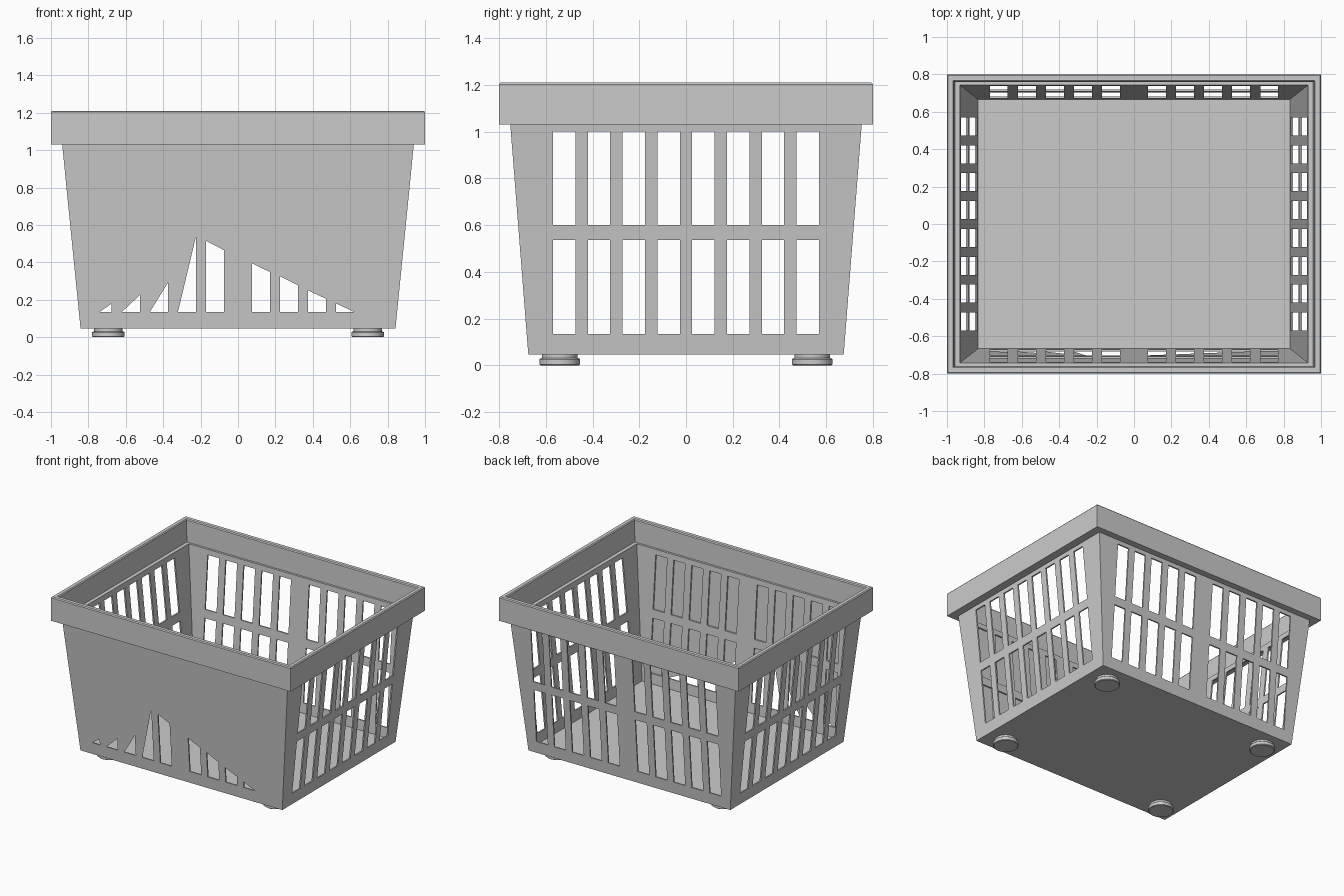
import bpy, bmesh
from mathutils import Matrix

if "Cube" in bpy.data.objects:
    bpy.data.objects.remove(bpy.data.objects["Cube"])

ROWS = [(0.135, 0.537), (0.6, 1.0)]
FRONT_X = [s * (0.123 + 0.15 * i) for s in (-1, 1) for i in range(5)]
FRONT_X.sort()
SIDE_Y = [-0.5215 + 0.149 * i for i in range(8)]
HALF = 0.048


def make_object(name, bm, fix=True):
    if fix:
        bmesh.ops.recalc_face_normals(bm, faces=bm.faces[:])
    me = bpy.data.meshes.new(name)
    bm.to_mesh(me)
    bm.free()
    ob = bpy.data.objects.new(name, me)
    bpy.context.collection.objects.link(ob)
    return ob


def loft(name, rings):
    """Closed skin through rectangular rings (half x, half y, z)."""
    bm = bmesh.new()
    loops = [[bm.verts.new((sx * hx, sy * hy, z))
              for sx, sy in ((-1, -1), (1, -1), (1, 1), (-1, 1))]
             for hx, hy, z in rings]
    for a, b in zip(loops, loops[1:]):
        for i in range(4):
            j = (i + 1) % 4
            bm.faces.new((a[i], a[j], b[j], b[i]))
    bm.faces.new(loops[0])
    bm.faces.new(loops[-1])
    return make_object(name, bm)


# Basket body: tapered walls, wide rim with inner ledge, floor
basket = loft("basket_body", [
    (0.842, 0.675, 0.047), (0.94, 0.752, 1.03),
    (1.0, 0.8, 1.03), (1.0, 0.8, 1.203), (0.994, 0.794, 1.21),
    (0.968, 0.768, 1.21), (0.962, 0.762, 1.203), (0.958, 0.758, 1.04),
    (0.93, 0.742, 1.04), (0.833, 0.666, 0.06)])

# Slot cutters for all four walls
bm = bmesh.new()


def box(center, size):
    m = Matrix.Translation(center) @ Matrix.Diagonal((*size, 1))
    bmesh.ops.create_cube(bm, size=1, matrix=m)


for z0, z1 in ROWS:
    zc, h = (z0 + z1) / 2, z1 - z0
    for s in (-1, 1):
        for x in FRONT_X:
            box((x, s * 0.72, zc), (2 * HALF, 0.2, h))
        for y in SIDE_Y:
            box((s * 0.9, y, zc), (0.2, 2 * HALF, h))
cutter = make_object("slot_cutter", bm)
cutter.hide_render = True
mod = basket.modifiers.new("slots", 'BOOLEAN')
mod.operation = 'DIFFERENCE'
mod.solver = 'EXACT'
mod.object = cutter
bpy.context.view_layer.objects.active = basket
basket.select_set(True)
bpy.ops.object.modifier_apply(modifier=mod.name)
bpy.data.objects.remove(cutter)

# Front skin: closes the front slots except for the slanted lower openings
# (height of the opening at the left and right edge of each lower slot)
OPEN = [(0.135, 0.18), (0.135, 0.225), (0.135, 0.29), (0.135, 0.537),
        (0.515, 0.465), (0.395, 0.348), (0.325, 0.277), (0.25, 0.205),
        (0.18, 0.135), (0.135, 0.135)]
bm = bmesh.new()


def panel(points):
    pts = []
    for p in points:
        if p not in pts:
            pts.append(p)
    k = (0.752 - 0.675) / (1.03 - 0.047)
    bm.faces.new([bm.verts.new((x, -(0.675 + k * (z - 0.047)), z)) for x, z in pts])


for i, (x, (hl, hr)) in enumerate(zip(FRONT_X, OPEN)):
    a, b = x - HALF, x + HALF
    low, top = ROWS[0]
    edge = [(a, hl), (-0.74, low), (b, hr)] if i == 0 else [(a, hl), (b, hr)]
    panel(edge + [(b, top), (a, top)])
    low, top = ROWS[1]
    panel([(a, low), (b, low), (b, top), (a, top)])
make_object("front_skin", bm, fix=False)

# Feet: stepped round pads
PROFILE = [(0.082, 0.0), (0.087, 0.004), (0.087, 0.026), (0.082, 0.03),
           (0.076, 0.031), (0.076, 0.05)]
N = 32
for sx, xn in ((-1, "left"), (1, "right")):
    for sy, yn in ((-1, "front"), (1, "back")):
        bm = bmesh.new()
        rings = []
        for r, z in PROFILE:
            m = Matrix.Translation((sx * 0.693, sy * 0.54, z))
            rings.append(bmesh.ops.create_circle(bm, segments=N, radius=r, matrix=m)["verts"])
        for a, b in zip(rings, rings[1:]):
            for i in range(N):
                j = (i + 1) % N
                bm.faces.new((a[i], a[j], b[j], b[i]))
        bm.faces.new(rings[0])
        bm.faces.new(rings[-1])
        foot = make_object(f"foot_{yn}_{xn}", bm)
        bpy.ops.object.select_all(action='DESELECT')
        foot.select_set(True)
        bpy.context.view_layer.objects.active = foot
        bpy.ops.object.shade_smooth_by_angle(angle=0.5)
